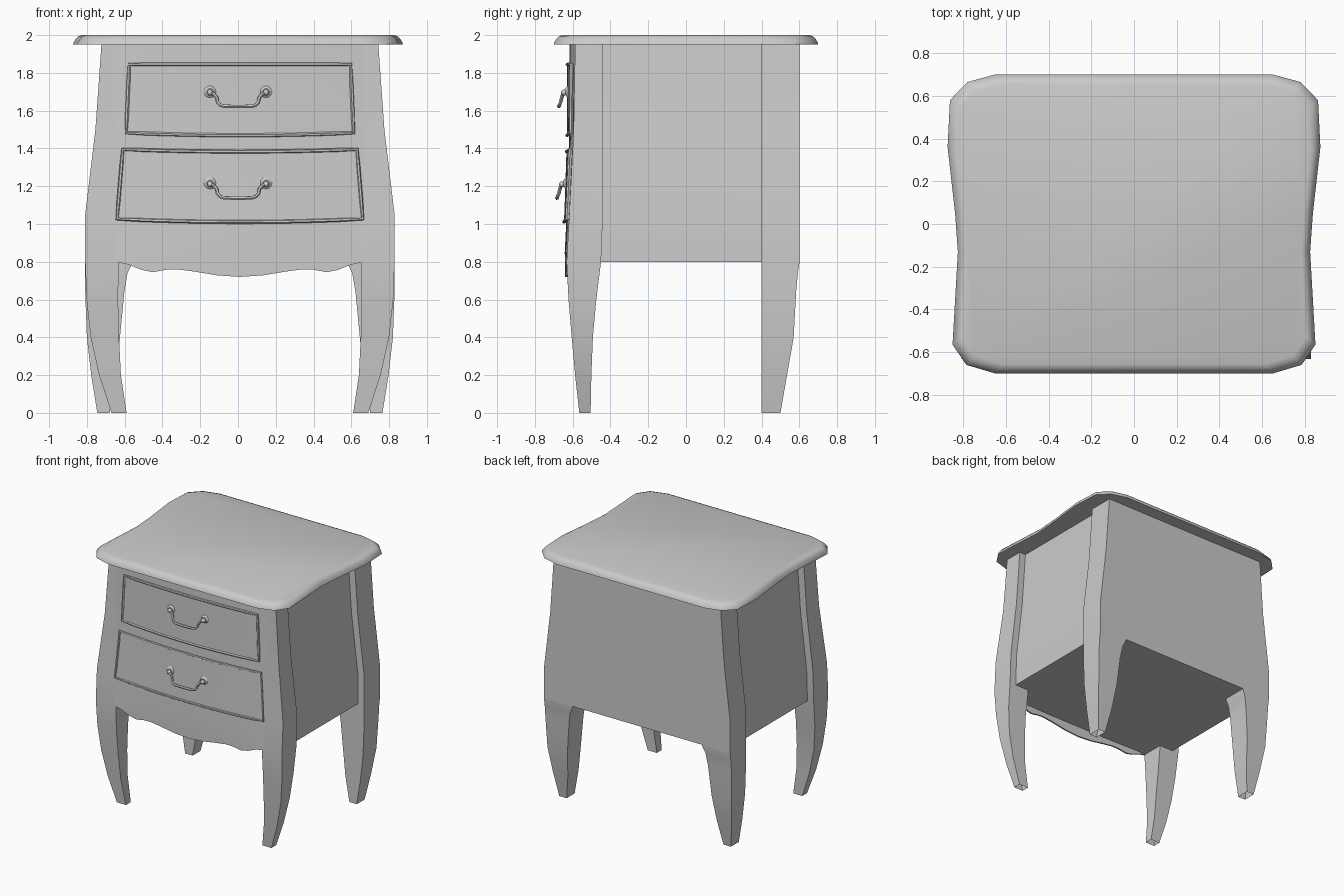
import bpy, bmesh, math
from mathutils import Vector

if "Cube" in bpy.data.objects:
    bpy.data.objects.remove(bpy.data.objects["Cube"])

CX = 0.01  # the body sits slightly right of the top's centre


def finish(name, bm, mirror=False, cx=CX):
    bmesh.ops.recalc_face_normals(bm, faces=bm.faces)
    me = bpy.data.meshes.new(name)
    bm.to_mesh(me)
    bm.free()
    ob = bpy.data.objects.new(name, me)
    bpy.context.collection.objects.link(ob)
    ob.location.x = cx
    if mirror:
        ob.modifiers.new("Mirror", 'MIRROR')
    return ob


def loft(name, rings, base=True, **kw):
    bm = bmesh.new()
    vs = [[bm.verts.new(p) for p in r] for r in rings]
    n = len(vs[0])
    for a, b in zip(vs, vs[1:]):
        for i in range(n):
            bm.faces.new((a[i], a[(i + 1) % n], b[(i + 1) % n], b[i]))
    if base:
        bm.faces.new(vs[0])
    bm.faces.new(vs[-1])
    return finish(name, bm, **kw)


def slab(name, rows, thick):
    bm = bmesh.new()
    vs = [[bm.verts.new(p) for p in r] for r in rows]
    for a, b in zip(vs, vs[1:]):
        for i in range(len(a) - 1):
            bm.faces.new((a[i], a[i + 1], b[i + 1], b[i]))
    geo = bmesh.ops.extrude_face_region(bm, geom=bm.faces[:], use_keep_orig=True)
    bmesh.ops.translate(bm, vec=(0, thick, 0),
                        verts=[v for v in geo["geom"] if isinstance(v, bmesh.types.BMVert)])
    return finish(name, bm)


def tube(name, pts, radius, closed=False, cx=CX):
    cu = bpy.data.curves.new(name, 'CURVE')
    cu.dimensions = '3D'
    cu.bevel_depth, cu.bevel_resolution, cu.use_fill_caps = radius, 1, True
    sp = cu.splines.new('POLY')
    sp.points.add(len(pts) - 1)
    for p, co in zip(sp.points, pts):
        p.co = (*co, 1)
    sp.use_cyclic_u = closed
    ob = bpy.data.objects.new(name, cu)
    bpy.context.collection.objects.link(ob)
    ob.location.x = cx
    return ob


def lerp_table(table, t):
    for (a, va), (b, vb) in zip(table, table[1:]):
        if t <= b:
            return va + (vb - va) * max(0, (t - a) / (b - a))
    return table[-1][1]


# Legs: z, inner x, outer x, front y, back y
FRONT = [(0, .60, .68, -.565, -.505), (.2, .63, .745, -.587, -.501), (.4, .64, .79, -.605, -.493),
         (.6, .645, .812, -.622, -.475), (.8, .642, .819, -.632, -.45), (1.05, .64, .819, -.618, -.44),
         (1.5, .64, .765, -.595, -.44), (1.95, .62, .733, -.587, -.44)]
BACK = [(0, .69, .755, .40, .50), (.2, .655, .787, .40, .535), (.4, .635, .81, .40, .57),
        (.64, .612, .819, .40, .583), (.74, .595, .819, .40, .592), (.79, .57, .819, .40, .60),
        (.8, .57, .819, .40, .60), (1.05, .57, .819, .40, .60), (1.5, .57, .765, .40, .60),
        (1.95, .57, .733, .40, .60)]


def box_ring(z, x0, x1, y0, y1):
    return [(x0, y0, z), (x1, y0, z), (x1, y1, z), (x0, y1, z)]


loft("front_legs", [box_ring(*r) for r in FRONT], base=False, mirror=True)
loft("back_legs", [box_ring(*r) for r in BACK], base=False, mirror=True)

# Carcass: side panels recessed between the legs, flush back, flat floor
FACE = [(r[0], r[3]) for r in FRONT]
loft("carcass", [box_ring(z, .055 - xo, xo - .055, lerp_table(FACE, z) + .004, .599)
                 for z, _, xo, _, _ in BACK if z >= .8])

# Bowed front with shaped apron
BOW = [(.7, .012), (1.05, .014), (1.95, .03)]
APRON = [(0, .72), (.12, .728), (.24, .748), (.33, .76), (.39, .758), (.46, .745),
         (.52, .757), (.59, .785), (.66, .80)]


def face_point(x, z, out=0.0):
    bow = lerp_table(BOW, z) * (1 - (x / .66) ** 2)
    return (x, lerp_table(FACE, z) - bow - out, z)


xs = [-a for a, _ in APRON[:0:-1]] + [a for a, _ in APRON]
rows = [[face_point(x, z) for x in xs] for z in (1.95, 1.5, 1.05, .85)]
rows.append([face_point(x, lerp_table(APRON, abs(x))) for x in xs])
slab("front_panel", rows, .012)

# Drawers: top z, half width and sag; bottom z, half width and sag
N = 12
DRAWERS = {"upper": ((1.845, .586, 0), (1.483, .602, .013), 1.70),
           "lower": ((1.395, .62, .012), (1.027, .65, .016), 1.215)}


def drawer_row(top, bottom, t, out):
    z, w, sag = (a + (b - a) * t for a, b in zip(top, bottom))
    us = [2 * i / N - 1 for i in range(N + 1)]
    return [face_point(u * w, z - sag * (1 - u * u), out) for u in us]


for key, (top, bottom, hz) in DRAWERS.items():
    slab(key + "_drawer", [drawer_row(top, bottom, t, .012) for t in (0, .33, .67, 1)], .03)
    edges = [drawer_row(top, bottom, t, .011) for t in (0, .25, .5, .75, 1)]
    loop = edges[0] + [r[-1] for r in edges[1:-1]] + edges[-1][::-1] + [r[0] for r in edges[-2:0:-1]]
    tube(key + "_drawer_trim", loop, .010, closed=True)

    # Drop handle: bail tilted outwards, held by two rosettes
    y0 = face_point(.15, hz, .012)[1]
    half = [(.15, -.018, -.005), (.128, -.024, -.012), (.114, -.03, -.03), (.108, -.036, -.055),
            (.095, -.043, -.07), (.075, -.045, -.076), (.03, -.045, -.078)]
    path = [(-x, y0 + y, hz + z) for x, y, z in half] + [(x, y0 + y, hz + z) for x, y, z in half[::-1]]
    tube(key + "_handle_bail", path, .010, cx=0)
    for side, s in (("left", -1), ("right", 1)):
        c = Vector((s * .148, y0, hz))
        bpy.ops.mesh.primitive_cone_add(vertices=12, radius1=.034, radius2=.018, depth=.012,
                                        location=c + Vector((0, -.004, 0)),
                                        rotation=(math.pi / 2, 0, 0))
        bpy.context.object.name = f"{key}_{side}_rosette"
        bpy.ops.mesh.primitive_uv_sphere_add(segments=10, ring_count=6, radius=.016,
                                             location=c + Vector((0, -.018, -.004)))
        bpy.context.object.name = f"{key}_{side}_knob"

# Top: waisted outline with a rounded edge
OUT = [(.65, -.70), (.785, -.66), (.85, -.565), (.825, -.13), (.838, .05), (.873, .36),
       (.862, .58), (.78, .665), (.65, .70)]
OUT += [(-x, y) for x, y in OUT[::-1]]
LEVELS = [(1.95, 0), (1.962, .003), (1.98, .014), (1.992, .025), (2.0, .045)]
loft("table_top", [[(x * (1 - d / .87), y * (1 - d / .70), z) for x, y in OUT] for z, d in LEVELS],
     cx=0)

# Curves become meshes, then smooth shading that keeps sharp edges
bpy.ops.object.select_all(action='DESELECT')
for ob in bpy.data.objects:
    if ob.type == 'CURVE':
        ob.select_set(True)
        bpy.context.view_layer.objects.active = ob
bpy.ops.object.convert(target='MESH')
bpy.ops.object.select_all(action='SELECT')
bpy.ops.object.shade_smooth_by_angle(angle=math.radians(35))
